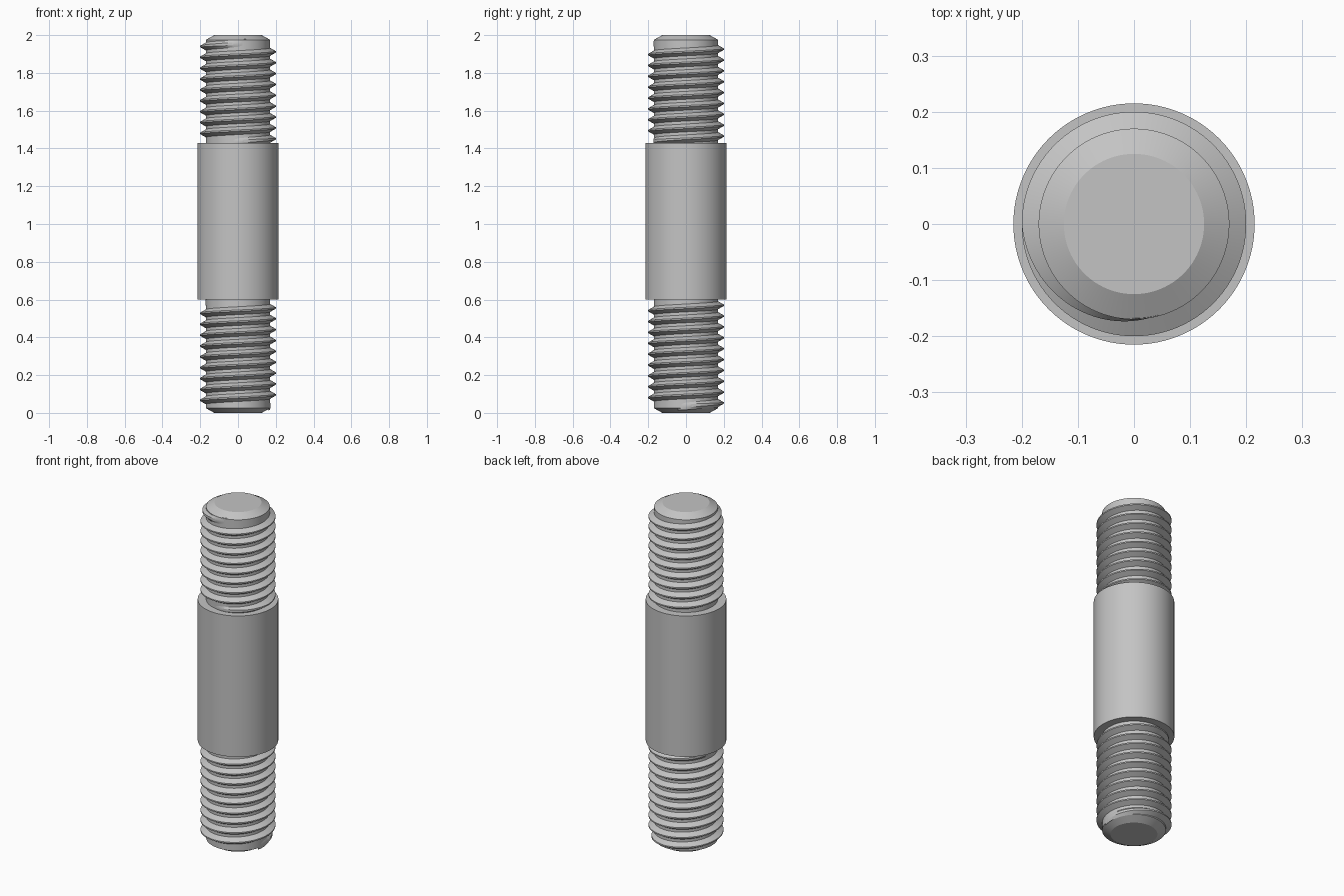
import bpy
import bmesh
import math

cube = bpy.data.objects.get("Cube")
if cube:
    bpy.data.objects.remove(cube, do_unlink=True)

SIDES = 96
PITCH = 0.0575
ROOT, CREST = 0.17, 0.20

steel = bpy.data.materials.new("grey_steel")
steel.use_nodes = True
grey = (0.55, 0.55, 0.55, 1)
steel.diffuse_color = grey
steel.node_tree.nodes["Principled BSDF"].inputs["Base Color"].default_value = grey


def finish(bm, name):
    bmesh.ops.recalc_face_normals(bm, faces=bm.faces[:])
    mesh = bpy.data.meshes.new(name)
    bm.to_mesh(mesh)
    bm.free()
    obj = bpy.data.objects.new(name, mesh)
    bpy.context.collection.objects.link(obj)
    mesh.materials.append(steel)
    bpy.ops.object.select_all(action="DESELECT")
    obj.select_set(True)
    bpy.context.view_layer.objects.active = obj
    bpy.ops.object.shade_smooth_by_angle(angle=math.radians(25))
    return obj


def bridge(bm, rings, closed_ring):
    """Join successive rings with quads and cap both ends."""
    for a, b in zip(rings, rings[1:]):
        n = len(a)
        for i in range(n if closed_ring else n - 1):
            j = (i + 1) % n
            bm.faces.new((a[i], a[j], b[j], b[i]))
    bm.faces.new(rings[0])
    bm.faces.new(rings[-1])


def turned(name, profile):
    """Solid of revolution from (radius, height) points."""
    bm = bmesh.new()
    rings = []
    for r, z in profile:
        angles = [math.tau * i / SIDES for i in range(SIDES)]
        rings.append([bm.verts.new((r * math.cos(a), r * math.sin(a), z)) for a in angles])
    bridge(bm, rings, True)
    return finish(bm, name)


def thread(name, end_angle, end_height, turns, fade=math.radians(105)):
    """Right-hand ridge; full height up to end_angle, fading out past both ends."""
    bm = bmesh.new()
    rings = []
    start_angle = end_angle - turns * math.tau
    first, last = start_angle - fade, end_angle + fade
    steps = round((last - first) / math.tau * SIDES)
    base, tip, inner = 0.022, 0.0037, ROOT - 0.002
    for i in range(steps + 1):
        a = first + (last - first) * i / steps
        z = end_height + (a - end_angle) / math.tau * PITCH
        grow = max(0.03, min(1, (a - first) / fade, (last - a) / fade))
        outer = inner + (CREST - inner) * grow
        half = tip + (base - tip) * (1 - grow) * 0.3
        section = [(inner, -base), (outer, -half), (outer, half), (inner, base)]
        rings.append([bm.verts.new((r * math.cos(a), r * math.sin(a), z + dz))
                      for r, dz in section])
    bridge(bm, rings, True)
    return finish(bm, name)


# Chamfered core rod
turned("core_rod", [(0.125, 0), (ROOT, 0.025), (ROOT, 1.975), (0.125, 2)])

# Plain thicker shank in the middle
turned("middle_shank", [(0.215, 0.60), (0.215, 1.43)])

# Threads on both ends
thread("upper_thread", math.pi, 1.94, 8.5)
thread("lower_thread", math.pi / 2, 0.57, 9)
